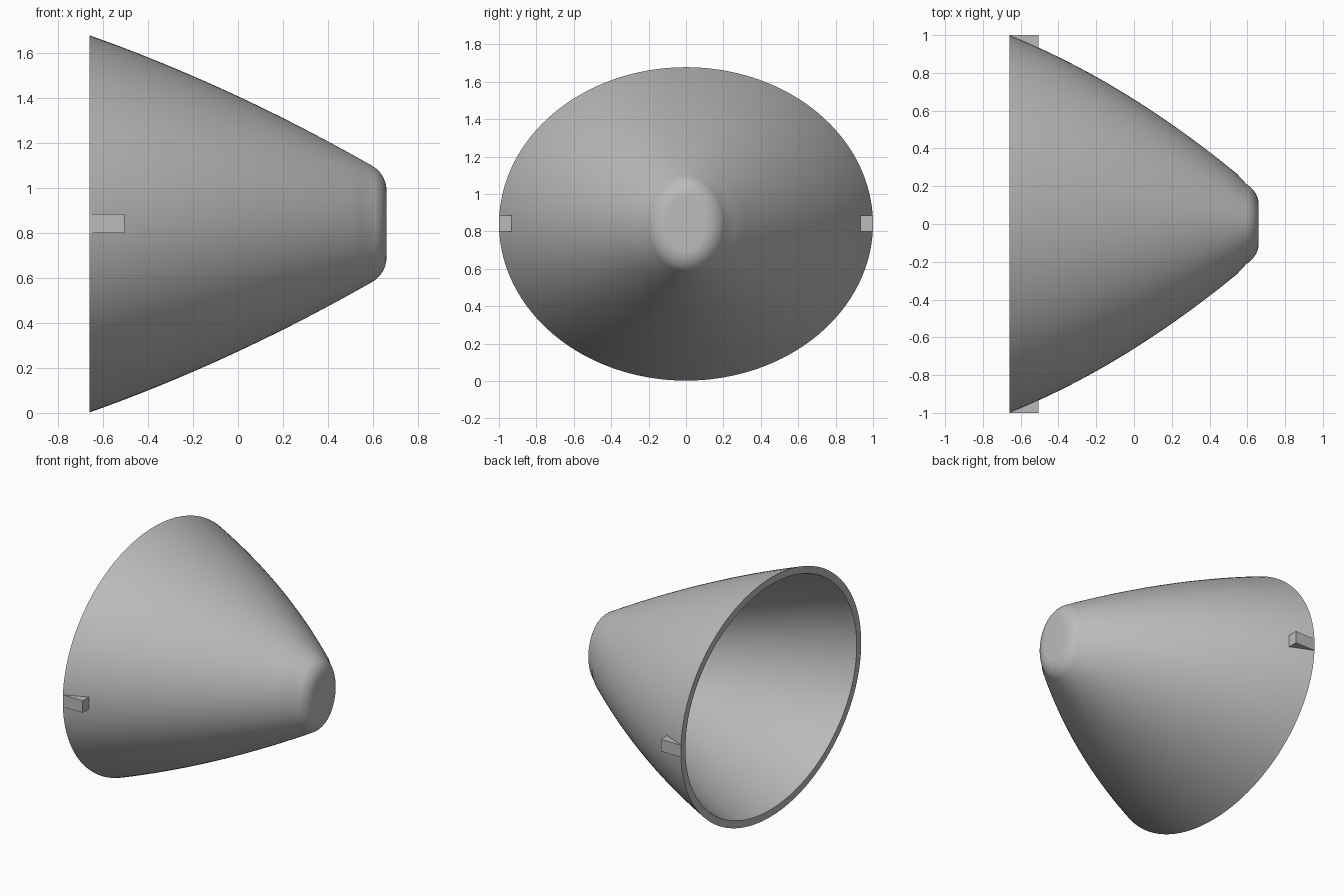
import bpy
import bmesh
from math import sin, cos, tau, sqrt, radians

cube = bpy.data.objects.get("Cube")
if cube:
    bpy.data.objects.remove(cube)

BACK, NOSE, MID = -0.66, 0.66, 0.84   # open end, blunt end, axis height
FILLET, WALL, SIDES = 0.127, 0.05, 128

grey = bpy.data.materials.new("plain grey")
grey.use_nodes = True
colour = (0.5, 0.5, 0.5, 1)
grey.diffuse_color = colour
grey.node_tree.nodes["Principled BSDF"].inputs["Base Color"].default_value = colour


def make_object(name, bm):
    bmesh.ops.recalc_face_normals(bm, faces=bm.faces)
    mesh = bpy.data.meshes.new(name)
    bm.to_mesh(mesh)
    bm.free()
    mesh.materials.append(grey)
    obj = bpy.data.objects.new(name, mesh)
    bpy.context.collection.objects.link(obj)
    return obj


def radius(x, a, b, c, flat):
    """Gently bowed side, running into a rounded edge around the flat nose."""
    side = a + b * x + c * x * x
    d = x - (NOSE - FILLET)
    if d > FILLET * 0.3:
        side = min(side, flat + sqrt(max(0, FILLET ** 2 - d * d)))
    return side


def radii(x):
    return (radius(x, 0.66, -0.629, -0.173, 0.10),
            radius(x, 0.567, -0.467, -0.0857, 0.148))


# Hollow oval cone: outer rings to the nose, inner rings back to the rim
start = NOSE - FILLET * 0.5
stations = [BACK + (start - BACK) * i / 24 for i in range(24)]
stations += [NOSE - FILLET * (1 - sin(radians(30 + 60 * i / 14))) for i in range(15)]
outer = [(x, *radii(x)) for x in stations]
inner = [(min(x, NOSE - WALL), ry - WALL, rz - WALL) for x, ry, rz in outer
         if x < NOSE - WALL]

bm = bmesh.new()
rings = []
for x, ry, rz in outer + inner[::-1]:
    rings.append([bm.verts.new((x, ry * cos(tau * k / SIDES), MID + rz * sin(tau * k / SIDES)))
                  for k in range(SIDES)])
nose_ring, inner_end = rings[len(outer) - 1], rings[len(outer)]
for r, s in zip(rings, rings[1:] + rings[:1]):
    if r is nose_ring:
        continue
    for k in range(SIDES):
        n = (k + 1) % SIDES
        bm.faces.new((r[k], r[n], s[n], s[k]))
bm.faces.new(nose_ring)
bm.faces.new(inner_end)
shell = make_object("cone_shell", bm)
bpy.context.view_layer.objects.active = shell
shell.select_set(True)
bpy.ops.object.shade_smooth_by_angle(angle=radians(35))

# Wedge tabs on both sides of the rim
TAB_END = -0.505
for name, side in (("front_tab", -1), ("back_tab", 1)):
    bm = bmesh.new()
    outline = [(BACK, 0.98), (BACK, 1.0), (TAB_END, 1.0), (TAB_END, radii(TAB_END)[0] - 0.02)]
    base = bm.faces.new([bm.verts.new((x, side * y, 0.80)) for x, y in outline])
    up = bmesh.ops.extrude_face_region(bm, geom=[base])["geom"]
    bmesh.ops.translate(bm, vec=(0, 0, 0.085),
                        verts=[v for v in up if isinstance(v, bmesh.types.BMVert)])
    make_object(name, bm)
